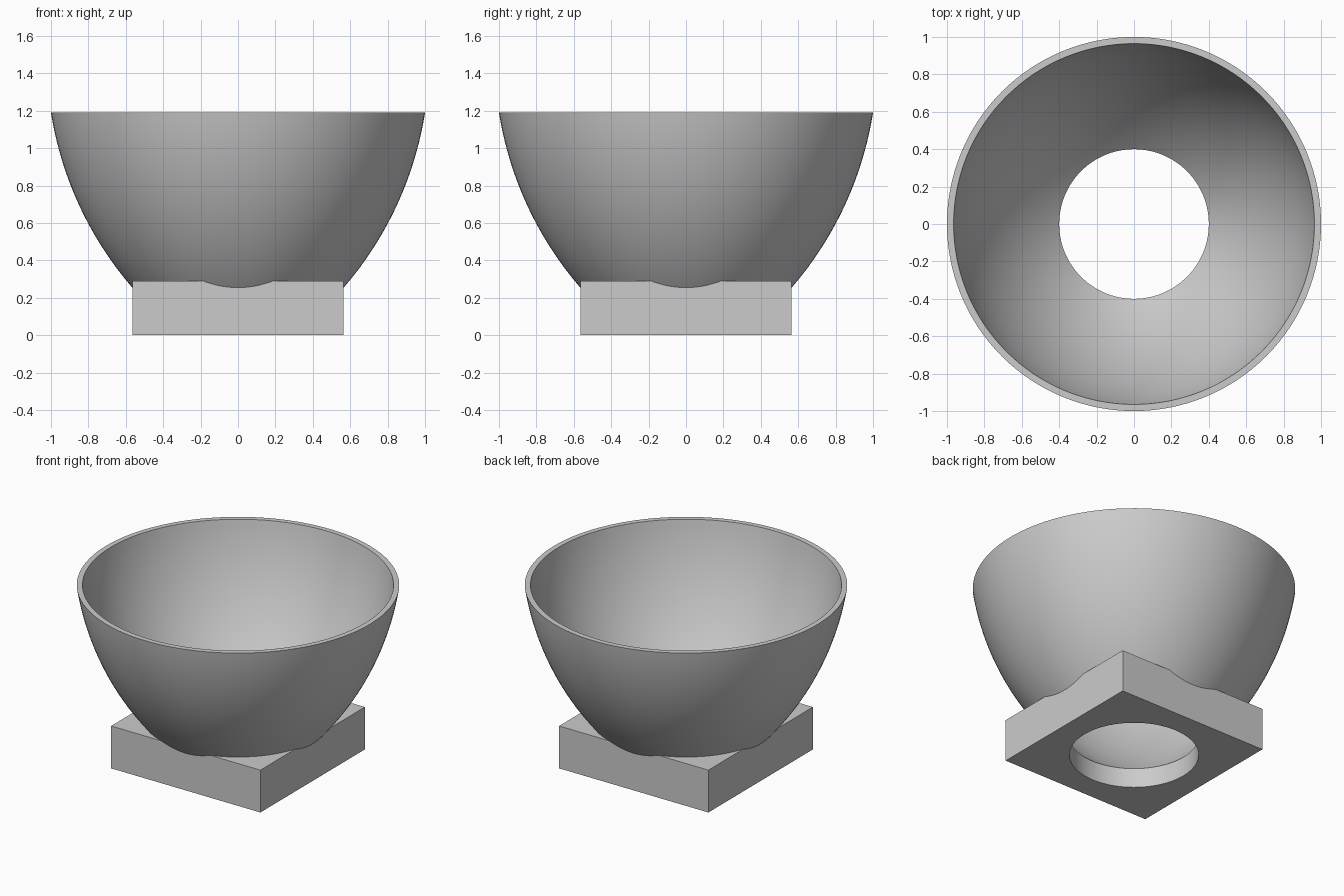
import bpy
import bmesh
from math import asin, acos, cos, sin, tau, radians

cube = bpy.data.objects.get("Cube")
if cube:
    bpy.data.objects.remove(cube, do_unlink=True)

RIM_Z, WALL, HOLE_R = 1.19, 0.035, 0.4
BASE_HALF, BASE_H = 0.565, 0.29
ARC_R, RIM_ANGLE = 1.88, radians(9)
ARC_X = 1 - ARC_R * cos(RIM_ANGLE)
ARC_Z = RIM_Z + ARC_R * sin(RIM_ANGLE)
SEGMENTS = 128

grey = bpy.data.materials.new("plain grey")
colour = (0.6, 0.6, 0.6, 1)
grey.diffuse_color = colour
grey.use_nodes = True
grey.node_tree.nodes["Principled BSDF"].inputs["Base Color"].default_value = colour


def wall_arc(radius, top_z, steps=32):
    """Bowl wall curve from the hole edge up to top_z."""
    low = acos((HOLE_R - ARC_X) / radius)
    high = asin((ARC_Z - top_z) / radius)
    angles = [low + (high - low) * i / steps for i in range(steps + 1)]
    return [(ARC_X + radius * cos(a), ARC_Z - radius * sin(a)) for a in angles]


def finish(name, bm):
    bmesh.ops.recalc_face_normals(bm, faces=bm.faces)
    mesh = bpy.data.meshes.new(name)
    bm.to_mesh(mesh)
    bm.free()
    obj = bpy.data.objects.new(name, mesh)
    bpy.context.collection.objects.link(obj)
    mesh.materials.append(grey)
    return obj


def lathe(name, profile, closed):
    """Revolve a profile round z; an open profile gets flat end caps."""
    bm = bmesh.new()
    rings = [[bm.verts.new((r * cos(tau * i / SEGMENTS), r * sin(tau * i / SEGMENTS), z))
              for i in range(SEGMENTS)] for r, z in profile]
    pairs = list(zip(rings, rings[1:]))
    if closed:
        pairs.append((rings[-1], rings[0]))
    else:
        bm.faces.new(rings[0])
        bm.faces.new(rings[-1])
    for a, b in pairs:
        for i in range(SEGMENTS):
            j = (i + 1) % SEGMENTS
            bm.faces.new((a[i], a[j], b[j], b[i]))
    return finish(name, bm)


def smooth(obj):
    bpy.ops.object.select_all(action="DESELECT")
    obj.select_set(True)
    bpy.context.view_layer.objects.active = obj
    bpy.ops.object.shade_smooth_by_angle(angle=radians(30))


# Open-bottomed bowl with an even wall and a flat rim
outer = wall_arc(ARC_R, RIM_Z)
inner = wall_arc(ARC_R - WALL, RIM_Z)
bowl = lathe("bowl", outer + inner[::-1], closed=True)
smooth(bowl)

# Square base block
bm = bmesh.new()
bmesh.ops.create_cube(bm, size=1)
bmesh.ops.scale(bm, vec=(2 * BASE_HALF, 2 * BASE_HALF, BASE_H), verts=bm.verts)
bmesh.ops.translate(bm, vec=(0, 0, BASE_H / 2), verts=bm.verts)
base = finish("square_base", bm)

# Carve the bowl seat and the round through hole out of the base
seat = wall_arc(ARC_R - 0.005, BASE_H + 0.3)
cutter = lathe("seat_cutter", [(HOLE_R, -0.1)] + seat, closed=False)
cutter.hide_render = True
cut = base.modifiers.new("seat", "BOOLEAN")
cut.operation = "DIFFERENCE"
cut.solver = "EXACT"
cut.object = cutter
bpy.context.view_layer.objects.active = base
bpy.ops.object.modifier_apply(modifier=cut.name)
bpy.data.objects.remove(cutter, do_unlink=True)
smooth(base)
